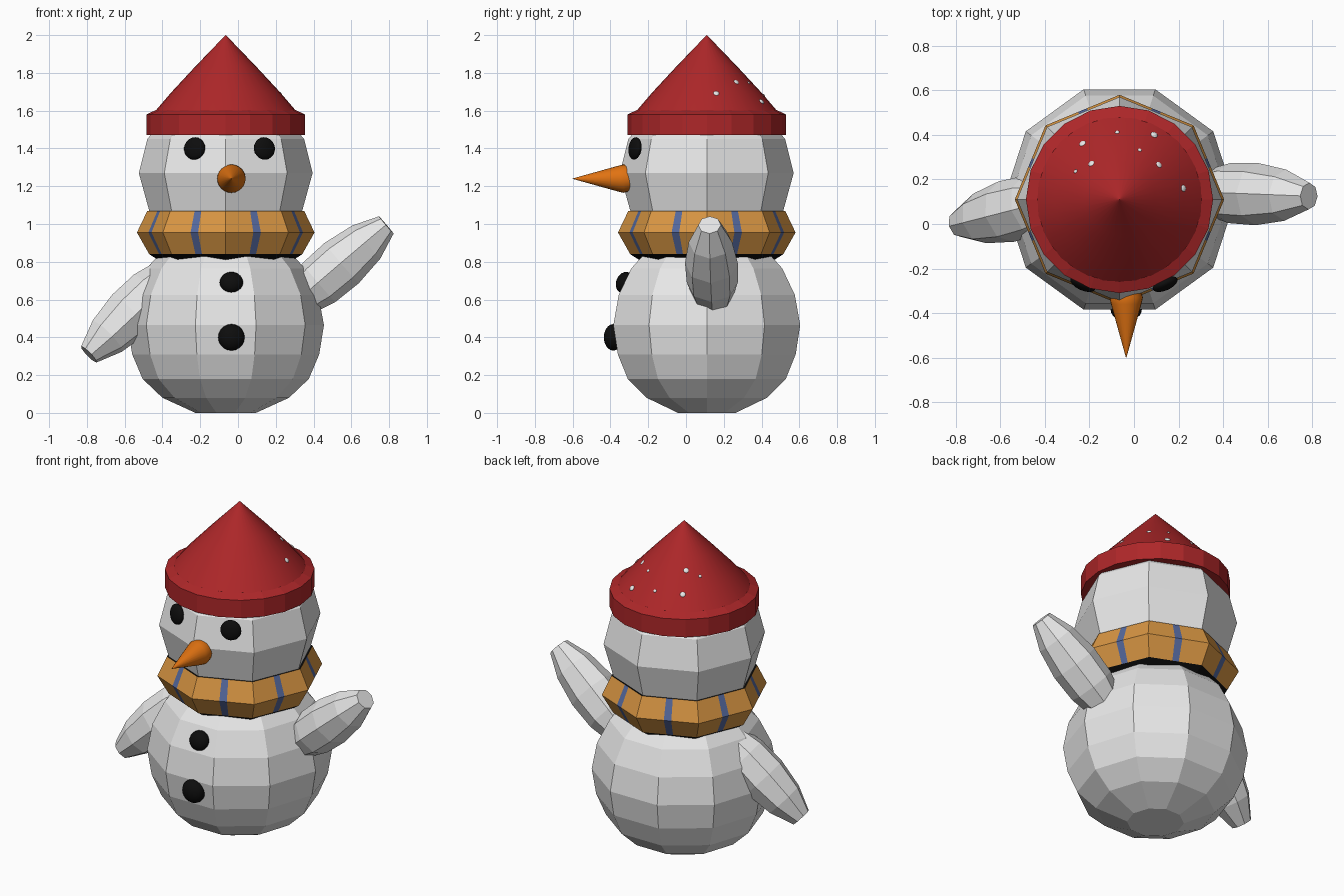
import bpy, math
from mathutils import Vector, Matrix

if "Cube" in bpy.data.objects:
    bpy.data.objects.remove(bpy.data.objects["Cube"])

CX, CY = -0.065, 0.11      # axis of the stacked parts
FACE_X = -0.035            # line of nose and buttons


def mat(name, r, g, b):
    m = bpy.data.materials.new(name)
    m.diffuse_color = (r, g, b, 1)
    m.use_nodes = True
    m.node_tree.nodes["Principled BSDF"].inputs["Base Color"].default_value = m.diffuse_color
    return m


SNOW = mat("snow white", 0.8, 0.8, 0.8)
RED = mat("hat red", 0.42, 0.02, 0.022)
COAL = mat("coal black", 0.004, 0.004, 0.004)
CARROT = mat("carrot orange", 0.75, 0.17, 0.006)
YARN = mat("scarf ochre", 0.68, 0.3, 0.055)
BLUE = mat("stripe blue", 0.09, 0.14, 0.34)


def circle(n):
    return [(math.cos(2 * math.pi * i / n), math.sin(2 * math.pi * i / n)) for i in range(n)]


def lathe(name, profile, section, mats, origin=(CX, CY, 0), axis=(0, 0, 1), rule=None, smooth=None):
    """Stack scaled copies of a section along an axis; profile is (radius, distance)."""
    n = len(section)
    verts = [(x * r, y * r, z) for r, z in profile for x, y in section]
    faces, idx = [], []
    for j in range(len(profile) - 1):
        for i in range(n):
            k = (i + 1) % n
            faces.append((j * n + i, j * n + k, (j + 1) * n + k, (j + 1) * n + i))
            idx.append(rule(j, i) if rule else 0)
    faces += [tuple(range(n))[::-1], tuple(range(len(verts) - n, len(verts)))]
    idx += [0, 0]
    me = bpy.data.meshes.new(name)
    me.from_pydata(verts, [], faces)
    for m in mats:
        me.materials.append(m)
    for p, i in zip(me.polygons, idx):
        p.material_index = i
    rot = Vector(axis).to_track_quat('Z', 'Y').to_matrix().to_4x4()
    me.transform(Matrix.Translation(origin) @ rot)
    ob = bpy.data.objects.new(name, me)
    bpy.context.collection.objects.link(ob)
    if smooth:
        bpy.ops.object.select_all(action='DESELECT')
        ob.select_set(True)
        bpy.context.view_layer.objects.active = ob
        bpy.ops.object.shade_smooth_by_angle(angle=math.radians(smooth))
    return ob


def pebble(name, pos, size, normal, material):
    """Flattened sphere facing along normal."""
    bpy.ops.mesh.primitive_uv_sphere_add(segments=20, ring_count=12, radius=1)
    ob = bpy.context.object
    ob.name = name
    rot = Vector(normal).to_track_quat('Z', 'Y').to_matrix().to_4x4()
    ob.data.transform(Matrix.Translation(pos) @ rot @ Matrix.Diagonal((*size, 1)))
    ob.data.materials.append(material)
    bpy.ops.object.shade_smooth()


# Ten-sided body
lathe("body", [(0.16, 0), (0.335, 0.08), (0.44, 0.18), (0.495, 0.31), (0.52, 0.465),
               (0.49, 0.625), (0.42, 0.765), (0.34, 0.85)], circle(10), [SNOW])

# Eight-sided head
lathe("head", [(0.36, 0.98), (0.405, 1.07), (0.46, 1.27), (0.415, 1.45), (0.38, 1.49)],
      circle(8), [SNOW])

# Scarf: octagon whose sides are each cut by a middle stripe
octagon = circle(8)
cut = []
for a, b in zip(octagon, octagon[1:] + octagon[:1]):
    cut += [tuple(p + (q - p) * t for p, q in zip(a, b)) for t in (0, 0.44, 0.56)]
lathe("scarf", [(0.35, 0.805), (0.405, 0.84), (0.47, 0.955), (0.415, 1.07), (0.36, 1.06)],
      cut, [COAL, YARN, BLUE],
      rule=lambda j, i: 0 if j in (0, 3) else (2 if i % 3 == 1 else 1))

# Hat: brim and cone
lathe("hat_brim", [(0.38, 1.47), (0.42, 1.47), (0.42, 1.58), (0.37, 1.603)], circle(20), [RED])
lathe("hat_cone", [(0.38, 1.59), (0.29, 1.695), (0.16, 1.835), (0.001, 2.0)],
      circle(32), [RED], smooth=40)

# Snow specks on the back of the hat
for x, y in [(-.23, .36), (-.19, .27), (-.075, .41), (.09, .4), (.11, .265), (.22, .16), (-.26, .235), (.025, .33)]:
    d = Vector((x - CX, y - CY))
    big = 0.016 if abs(x) > 0.08 and x > -0.25 else 0.01
    pebble("snow_speck", (x, y, 2.0 - d.length * 1.07), (big, big, 0.008),
           (d.x, d.y, d.length), SNOW)

# Carrot nose
lathe("nose", [(0.06, 0), (0.075, 0.05), (0.068, 0.08), (0.001, 0.32)], circle(24), [CARROT],
      origin=(FACE_X, -0.28, 1.24), axis=(0, -1, 0), smooth=50)

# Eyes and buttons
for x, s in ((-0.23, -1), (0.14, 1)):
    pebble("eye", (x, -0.27, 1.40), (0.06, 0.06, 0.027), (0.4 * s, -0.9, 0.12), COAL)
pebble("upper_button", (FACE_X, -0.325, 0.69), (0.062, 0.058, 0.045), (0, -0.93, 0.37), COAL)
pebble("lower_button", (FACE_X, -0.385, 0.40), (0.07, 0.07, 0.05), (0, -1, 0), COAL)

# Arms, from tip back into the body
ARM = [(0.06, 0), (0.115, 0.14), (0.14, 0.31), (0.135, 0.47), (0.1, 0.61), (0.05, 0.7)]
for name, tip, back in (("raised_arm", (0.785, 0.125, 0.995), (-0.76, 0.03, -0.65)),
                        ("lowered_arm", (-0.79, 0.0, 0.31), (0.7, 0.18, 0.69))):
    lathe(name, ARM, circle(8), [SNOW], origin=tip, axis=back)
